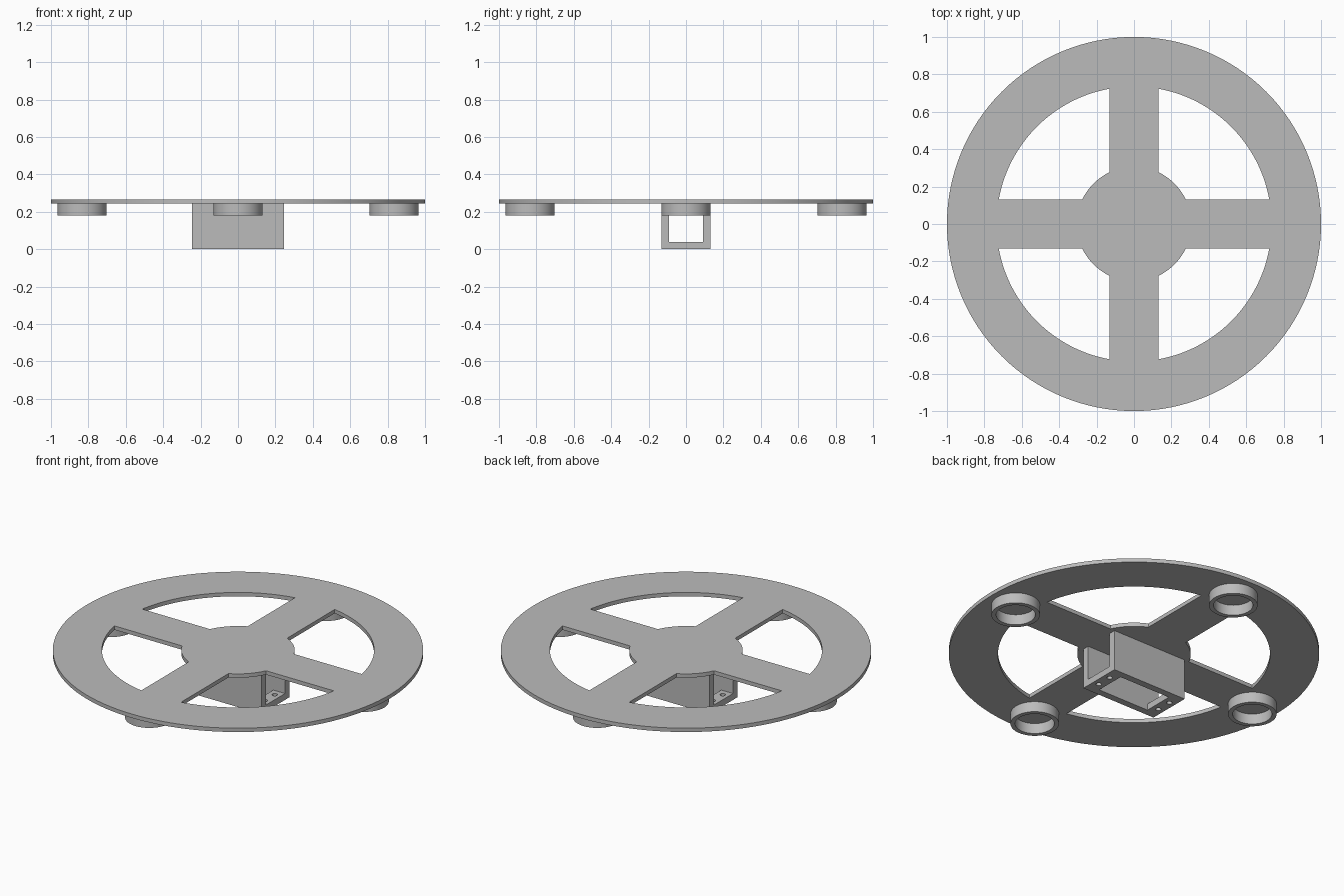
import bpy, bmesh
from math import sin, cos, pi, asin, radians

if "Cube" in bpy.data.objects:
    bpy.data.objects.remove(bpy.data.objects["Cube"])

gray = bpy.data.materials.new("plain_gray")
gray.use_nodes = True
gray.diffuse_color = (0.5, 0.5, 0.5, 1)
gray.node_tree.nodes["Principled BSDF"].inputs["Base Color"].default_value = (0.5, 0.5, 0.5, 1)

PLATE_Z, TOP_Z = 0.243, 0.266
SPOKE, HUB, RIM = 0.131, 0.306, 0.735


def arc(r, start, end, n, cx=0, cy=0):
    return [(cx + r * cos(start + (end - start) * i / n),
             cy + r * sin(start + (end - start) * i / n)) for i in range(n + 1)]


def circle(r, n, cx=0, cy=0):
    return arc(r, 0, 2 * pi, n, cx, cy)[:-1]


def rect(x0, x1, y0, y1):
    return [(x0, y0), (x1, y0), (x1, y1), (x0, y1)]


def slab(name, outlines, z0, z1, location=(0, 0)):
    """Extrude an outline, with further outlines as holes, from z0 to z1."""
    curve = bpy.data.curves.new(name, 'CURVE')
    curve.dimensions = '2D'
    curve.fill_mode = 'BOTH'
    curve.extrude = (z1 - z0) / 2
    for points in outlines:
        spline = curve.splines.new('POLY')
        spline.points.add(len(points) - 1)
        for p, (x, y) in zip(spline.points, points):
            p.co = (x, y, 0, 1)
        spline.use_cyclic_u = True
    obj = bpy.data.objects.new(name, curve)
    bpy.context.collection.objects.link(obj)
    obj.location = (*location, (z0 + z1) / 2)
    bpy.ops.object.select_all(action='DESELECT')
    obj.select_set(True)
    bpy.context.view_layer.objects.active = obj
    bpy.ops.object.convert(target='MESH')
    obj = bpy.context.object
    # Weld caps to sides
    bm = bmesh.new()
    bm.from_mesh(obj.data)
    bmesh.ops.remove_doubles(bm, verts=bm.verts, dist=0.0001)
    bmesh.ops.recalc_face_normals(bm, faces=bm.faces)
    bm.to_mesh(obj.data)
    bm.free()
    obj.data.materials.clear()
    obj.data.materials.append(gray)
    bpy.ops.object.shade_smooth_by_angle(angle=radians(30))
    return obj


# Spoked plate: a disc with four windows between hub, spokes and rim
a_out, a_in = asin(SPOKE / RIM), asin(SPOKE / HUB)
windows = []
for k in range(4):
    t = k * pi / 2
    windows.append(arc(RIM, t + a_out, t + pi / 2 - a_out, 28)
                   + arc(HUB, t + pi / 2 - a_in, t + a_in, 10))
slab("spoked_plate", [circle(1, 128)] + windows, PLATE_Z, TOP_Z)

# Cup rings under the outer end of each spoke
for side, (x, y) in {"left": (1, 0), "back": (0, 1), "right": (-1, 0), "front": (0, -1)}.items():
    slab(side + "_ring", [circle(0.131, 64), circle(0.106, 64)],
         0.181, PLATE_Z, (x * 0.834, y * 0.834))

# Bracket under the hub: two walls joined by drilled floor tabs
HALF_X, INNER_Y, OPEN_X = 0.247, 0.09, 0.17
for side, s in (("back", 1), ("front", -1)):
    slab(side + "_bracket_wall",
         [rect(-HALF_X, HALF_X, *sorted((s * INNER_Y, s * SPOKE)))], 0, PLATE_Z)
for side, s in (("left", 1), ("right", -1)):
    holes = [circle(0.015, 24, s * 0.21, y) for y in (-0.046, 0.046)]
    slab(side + "_bracket_tab",
         [rect(*sorted((s * OPEN_X, s * HALF_X)), -INNER_Y, INNER_Y)] + holes, 0, 0.038)
